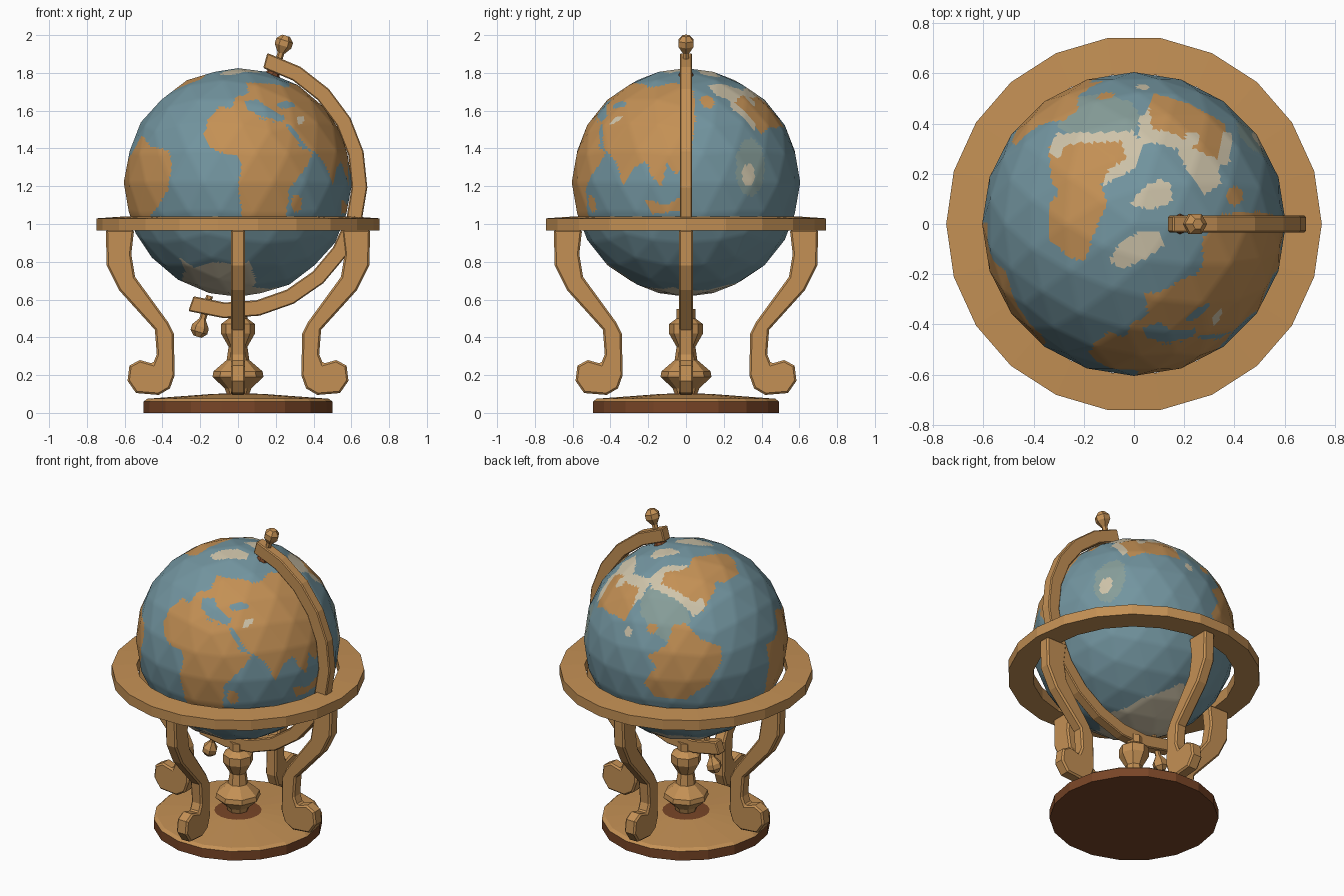
import bpy, bmesh, math
from mathutils import Vector, Matrix

cube = bpy.data.objects.get("Cube")
if cube:
    bpy.data.objects.remove(cube, do_unlink=True)


def material(name, red, green, blue):
    mat = bpy.data.materials.new(name)
    mat.use_nodes = True
    colour = (red, green, blue, 1)
    mat.diffuse_color = colour
    mat.node_tree.nodes["Principled BSDF"].inputs["Base Color"].default_value = colour
    return mat


WOOD = material("honey wood", .55, .28, .09)
DARK = material("dark wood", .19, .06, .02)
SEA = material("sea blue", .17, .3, .35)
LAND = material("land ochre", .55, .28, .09)
ICE = material("ice cream", .62, .55, .4)
SHALLOW = material("shallow water", .24, .34, .32)


def finish(name, bm, materials, location=(0, 0, 0), rotation=(0, 0, 0)):
    mesh = bpy.data.meshes.new(name)
    bm.to_mesh(mesh)
    bm.free()
    for mat in materials:
        mesh.materials.append(mat)
    obj = bpy.data.objects.new(name, mesh)
    obj.location = location
    obj.rotation_euler = rotation
    bpy.context.collection.objects.link(obj)
    return obj


def lathe(name, profile, sides, materials, closed=False, rule=None, **place):
    """Turn a (radius, height) profile around the z axis."""
    bm = bmesh.new()
    verts = [bm.verts.new((r, 0, z)) for r, z in profile]
    edges = [bm.edges.new(pair) for pair in zip(verts, verts[1:])]
    if closed:
        edges.append(bm.edges.new((verts[-1], verts[0])))
    bmesh.ops.spin(bm, geom=verts + edges, cent=(0, 0, 0), axis=(0, 0, 1),
                   angle=math.tau, steps=sides)
    bmesh.ops.remove_doubles(bm, verts=bm.verts, dist=.0005)
    bmesh.ops.recalc_face_normals(bm, faces=bm.faces)
    if rule:
        for face in bm.faces:
            face.material_index = rule(face)
    return finish(name, bm, materials, **place)


def slab(name, outline, thickness, bevel, **place):
    """Extrude an (x, z) outline symmetrically along y and soften its edges."""
    bm = bmesh.new()
    face = bm.faces.new([bm.verts.new((x, -thickness / 2, z)) for x, z in outline])
    moved = bmesh.ops.extrude_face_region(bm, geom=[face], use_keep_orig=True)["geom"]
    bmesh.ops.translate(bm, vec=(0, thickness, 0),
                        verts=[v for v in moved if isinstance(v, bmesh.types.BMVert)])
    bmesh.ops.recalc_face_normals(bm, faces=bm.faces)
    obj = finish(name, bm, [WOOD], **place)
    mod = obj.modifiers.new("soft edges", 'BEVEL')
    mod.width, mod.segments, mod.limit_method = bevel, 1, 'ANGLE'
    mod.angle_limit = math.radians(60)
    return obj


# Base, with a dark rim and a dark patch under the column
def base_rule(face):
    centre = face.calc_center_median()
    return 0 if face.normal.z > .7 and centre.xy.length > .13 else 1


lathe("base", [(0, 0), (.5, 0), (.5, .06), (.48, .075), (.14, .1), (0, .105)],
      18, [WOOD, DARK], rule=base_rule)

# Turned central column
lathe("column", [(0, .09), (.06, .1), (.07, .13), (.135, .19), (.13, .22), (.06, .28),
                 (.05, .35), (.09, .42), (.09, .47), (.05, .5), (.05, .55), (0, .55)],
      8, [WOOD])

# Horizon ring
lathe("horizon_ring", [(.748, .965), (.748, 1.03), (.6, 1.04), (.6, .965)],
      22, [WOOD], closed=True)

# Four scrolled legs
leg_outline = [(.7, .97), (.695, .78), (.63, .65), (.44, .44), (.43, .31), (.45, .26),
               (.52, .28), (.575, .25), (.585, .17), (.54, .105), (.42, .095), (.36, .13),
               (.335, .2), (.34, .42), (.37, .48), (.545, .72), (.565, .84), (.55, .97)]
for number, side in enumerate(("left", "back", "right", "front")):
    slab(side + "_leg", leg_outline, .076, .01, rotation=(0, 0, number * math.pi / 2))

# Meridian bracket around the globe
steps = 12
angles = [math.radians(75 - 184 * i / steps) for i in range(steps + 1)]
bracket = [(radius * math.cos(a) - .03, radius * math.sin(a) + 1.215)
           for radius, run in ((.715, angles), (.632, angles[::-1])) for a in run]
slab("meridian_bracket", bracket, .066, .006)

# Pivot pins with knobs at both ends of the tilted axis
TILT = .29
knob = [(0, 0), (.018, 0), (.018, .13), (.046, .17), (.046, .2), (.022, .226), (0, .226)]
lathe("top_knob", knob, 6, [WOOD], location=(.19, 0, 1.78), rotation=(0, TILT, 0))
lathe("bottom_knob", knob, 6, [WOOD], location=(-.15, 0, .62),
      rotation=(0, TILT + math.pi, 0))
lathe("pole_collar", [(0, 0), (.045, 0), (.03, .03), (0, .03)], 8, [DARK],
      location=(.18, 0, 1.78), rotation=(0, TILT, 0))


# Painted map: each patch is an outline projected onto the globe from one direction
def direction(azimuth, elevation):
    a, e = math.radians(azimuth), math.radians(elevation)
    toward = Vector((math.cos(a) * math.cos(e), math.sin(a) * math.cos(e), math.sin(e)))
    right = Vector((-math.sin(a), math.cos(a), 0))
    return right, toward.cross(right), toward


FRONT, EAST, BACK = direction(-90, 0), direction(0, 0), direction(135, 30)
TOP = direction(-90, 90)
BELOW = (TOP[0], TOP[1], -TOP[2])
CENTRE = Vector((0, 0, 1.22))
palette = [SEA, LAND, ICE, SHALLOW]
patches = []


def paint(mat, view, outline, origin=0):
    points = [(u, v - origin) for u, v in outline]
    us, vs = zip(*points)
    patches.append((palette.index(mat), view, points, min(us), max(us), min(vs), max(vs)))


def spot(mat, view, u, v, width, height, origin=0):
    ring = [math.tau * i / 9 for i in range(9)]
    paint(mat, view, [(u + width * math.cos(t), v + height * math.sin(t)) for t in ring],
          origin)


def inside(u, v, points):
    hit = False
    for (a, b), (c, d) in zip(points, points[1:] + points[:1]):
        if (b > v) != (d > v) and u < (c - a) * (v - b) / (d - b) + a:
            hit = not hit
    return hit


Z = CENTRE.z
spot(SHALLOW, TOP, -.14, .42, .17, .1)
spot(SHALLOW, EAST, .34, 1.3, .08, .16, Z)
# Western continent
paint(LAND, FRONT, [(-.51, 1.47), (-.46, 1.41), (-.37, 1.39), (-.35, 1.33), (-.37, 1.18),
                    (-.44, 1.07), (-.5, 1), (-.65, 1), (-.65, 1.3), (-.58, 1.34)], Z)
# Southern continent and the lands north of it
paint(LAND, FRONT, [(-.18, 1.47), (-.16, 1.55), (-.1, 1.62), (0, 1.61), (.07, 1.57),
                    (.27, 1.52), (.31, 1.42), (.4, 1.38), (.36, 1.3), (.27, 1.18),
                    (.25, .99), (.03, .99), (0, 1.2), (.02, 1.3), (0, 1.37),
                    (-.07, 1.37), (-.15, 1.41)], Z)
paint(LAND, FRONT, [(-.03, 1.6), (-.02, 1.67), (.06, 1.69), (.04, 1.75), (.2, 1.74),
                    (.33, 1.7), (.45, 1.6), (.5, 1.4), (.43, 1.38), (.38, 1.4),
                    (.32, 1.5), (.1, 1.57)], Z)
paint(LAND, EAST, [(-.3, 1.7), (-.05, 1.75), (.04, 1.7), (.05, 1.55), (.03, 1.4),
                   (-.05, 1.26), (-.1, 1.32), (-.13, 1.2), (-.18, 1.25), (-.21, 1.33),
                   (-.28, 1.3), (-.33, 1.2), (-.37, 1.33), (-.48, 1.45), (-.42, 1.6)], Z)
# Inland seas, strait and islands
paint(SEA, FRONT, [(.03, 1.65), (.1, 1.66), (.2, 1.59), (.25, 1.57), (.24, 1.54),
                   (.12, 1.57), (.05, 1.61)], Z)
spot(SEA, FRONT, .25, 1.63, .05, .02, Z)
paint(SEA, FRONT, [(.25, 1.53), (.28, 1.52), (.37, 1.4), (.34, 1.4)], Z)
spot(ICE, FRONT, .33, 1.55, .02, .025, Z)
spot(LAND, FRONT, .31, 1.11, .03, .05, Z)
paint(LAND, EAST, [(-.22, 1.13), (-.1, 1.1), (-.02, 1.15), (0, 1.08), (-.18, 1.05)], Z)
# Northern continent with an icy coast
paint(LAND, TOP, [(-.34, .3), (-.31, .35), (0, .37), (.03, .28), (-.1, .21), (-.13, .16),
                  (-.11, .08), (-.16, -.04), (-.2, -.15), (-.26, -.13), (-.34, -.06),
                  (-.34, .08), (-.3, .12), (-.33, .18)])
paint(ICE, TOP, [(-.34, .28), (-.31, .36), (0, .37), (.03, .28), (0, .22), (-.13, .15),
                 (-.1, .22), (-.03, .26), (-.05, .33), (-.27, .32), (-.3, .26)])
# Far northern land
paint(LAND, TOP, [(.08, .52), (.22, .48), (.36, .4), (.38, .33), (.32, .25), (.24, .28),
                  (.16, .34), (.06, .36), (.04, .43)])
paint(ICE, TOP, [(.02, .42), (.06, .46), (.07, .38), (.17, .36), (.24, .3), (.33, .26),
                 (.36, .37), (.39, .36), (.38, .24), (.33, .23), (.35, .16), (.28, .12),
                 (.22, .2), (.17, .3), (.05, .33), (.02, .28)])
spot(ICE, TOP, .23, .34, .03, .03)
spot(LAND, TOP, .4, .11, .035, .04)
# Polar ice
paint(ICE, TOP, [(-.02, .07), (.03, .14), (.1, .18), (.15, .16), (.15, .09), (.08, .06)])
paint(ICE, TOP, [(-.1, -.15), (-.06, -.08), (.02, -.03), (.1, -.03), (.12, -.08),
                 (.06, -.13), (-.04, -.18)])
paint(ICE, FRONT, [(-.31, .82), (-.23, .77), (-.12, .8), (0, .785), (.06, .8), (.1, .69),
                   (0, .6), (-.2, .6)], Z)
paint(ICE, BELOW, [(.21, -.07), (.11, .25), (-.04, .39), (-.2, .33), (-.3, .1),
                   (-.29, -.22), (.06, -.24)])
# Back continent and its islets
paint(LAND, BACK, [(-.16, .04), (-.09, .04), (-.01, -.06), (.115, -.11), (.115, -.19),
                   (.03, -.32), (-.11, -.4), (-.28, -.36), (-.34, -.28), (-.27, -.19),
                   (-.32, -.13), (-.21, -.08)])
spot(LAND, BACK, -.28, .03, .03, .03)
spot(ICE, BACK, -.41, .03, .02, .03)
spot(ICE, EAST, .33, 1.26, .035, .06, Z)


def globe_colour(point):
    for index, (right, up, toward), points, u0, u1, v0, v1 in reversed(patches):
        u, v = point.dot(right), point.dot(up)
        if u0 < u < u1 and v0 < v < v1 and point.dot(toward) > 0 and inside(u, v, points):
            return index
    return 0


# Faceted globe, finely divided so that coastlines can be coloured
bm = bmesh.new()
bmesh.ops.create_icosphere(bm, subdivisions=3, radius=.605)
bmesh.ops.subdivide_edges(bm, edges=bm.edges[:], cuts=9, use_grid_fill=True)
for face in bm.faces:
    face.material_index = globe_colour(face.calc_center_median())
    face.smooth = True
finish("globe", bm, palette, location=CENTRE)
